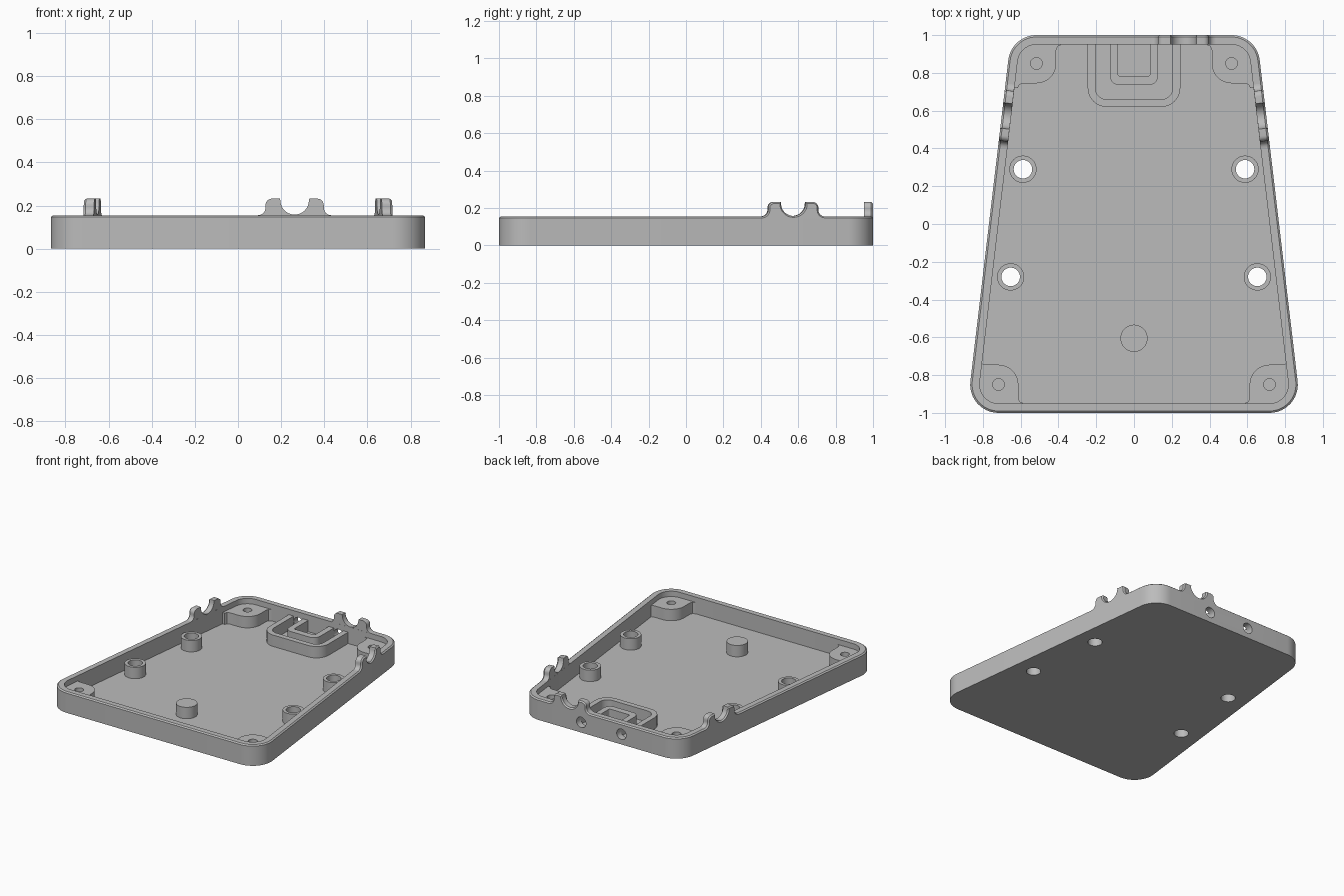
import bpy, bmesh
from math import sin, cos, pi, hypot
from mathutils import Matrix, Vector

if "Cube" in bpy.data.objects:
    bpy.data.objects.remove(bpy.data.objects["Cube"])

grey = bpy.data.materials.new("plain grey")
grey.use_nodes = True
grey.diffuse_color = (0.5, 0.5, 0.5, 1)
grey.node_tree.nodes["Principled BSDF"].inputs["Base Color"].default_value = (0.5, 0.5, 0.5, 1)

FLOOR, RIM, POST, WALL = 0.03, 0.155, 0.115, 0.05
RADIUS, SLOPE, MID = 0.15, 0.118, 0.768  # corner radius, side taper, half width at y = 0


def side_x(y):
    return MID - SLOPE * y


def loft(name, rings, matrix=Matrix()):
    """Skin a stack of equal point rings and cap both ends."""
    bm = bmesh.new()
    loops = [[bm.verts.new(matrix @ Vector(p)) for p in ring] for ring in rings]
    for a, b in zip(loops, loops[1:]):
        for i in range(len(a)):
            j = (i + 1) % len(a)
            bm.faces.new((a[i], a[j], b[j], b[i]))
    bm.faces.new(loops[0])
    bm.faces.new(loops[-1])
    bmesh.ops.recalc_face_normals(bm, faces=bm.faces)
    mesh = bpy.data.meshes.new(name)
    bm.to_mesh(mesh)
    bm.free()
    obj = bpy.data.objects.new(name, mesh)
    mesh.materials.append(grey)
    bpy.context.collection.objects.link(obj)
    return obj


def prism(name, outline, z0, z1):
    return loft(name, [[(x, y, z) for x, y in outline] for z in (z0, z1)])


def arc(cx, cy, r, a0, a1, n=12):
    return [(cx + r * cos(a0 + (a1 - a0) * i / n), cy + r * sin(a0 + (a1 - a0) * i / n))
            for i in range(n + 1)]


def disc(cx, cy, r, n=40):
    return arc(cx, cy, r, 0, 2 * pi, n)[:-1]


def activate(obj):
    bpy.ops.object.select_all(action='DESELECT')
    obj.select_set(True)
    bpy.context.view_layer.objects.active = obj


def cut(obj, cutter):
    activate(obj)
    mod = obj.modifiers.new("cut", 'BOOLEAN')
    mod.operation, mod.solver, mod.object = 'DIFFERENCE', 'EXACT', cutter
    bpy.ops.object.modifier_apply(modifier=mod.name)


def discard(cutter):
    bpy.data.objects.remove(cutter)


# Corner centres, shared by the outline and the screw bosses
def corner(sx, sy):
    y = sy * (1 - RADIUS)
    return sx * (side_x(y) - RADIUS * hypot(1, SLOPE)), y


def tray_ring(inset, z):
    tilt = SLOPE
    spans = [(1, -1, -pi / 2, tilt), (1, 1, tilt, pi / 2),
             (-1, 1, pi / 2, pi - tilt), (-1, -1, pi - tilt, 1.5 * pi)]
    pts = []
    for sx, sy, a0, a1 in spans:
        pts += arc(*corner(sx, sy), RADIUS - inset, a0, a1)
    return [(x, y, z) for x, y in pts]


# Tray with a chamfered rim
tray = loft("tray", [tray_ring(0, 0), tray_ring(0, RIM - 0.008), tray_ring(0.01, RIM),
                     tray_ring(WALL, RIM), tray_ring(WALL, FLOOR)])
parts = [tray]

# Four hollow standoffs with holes through the floor
for y, x in ((0.29, 0.588), (-0.28, 0.653)):
    for s, side in ((1, "left"), (-1, "right")):
        post = prism(f"standoff_{side}", disc(s * x, y, 0.072), FLOOR - 0.005, POST)
        hole = prism("hole_cutter", disc(s * x, y, 0.049), -0.1, 0.3)
        cut(post, hole)
        cut(tray, hole)
        discard(hole)
        parts.append(post)

# Solid support post
parts.append(prism("support_post", disc(0, -0.605, 0.072), FLOOR - 0.005, POST))

# Screw bosses filling the four corners, with blind holes
R, OUT = 0.105, 0.115
boss_shape = ([(-R - 0.025, OUT), (-R - 0.025, 0.098), (-R - 0.007, 0.09), (-R, 0.07)]
              + arc(0, 0, R, pi, 1.5 * pi)
              + [(0.07, -R), (0.09, -R - 0.007), (0.098, -R - 0.025), (OUT, -R - 0.025)]
              + arc(0, 0, OUT, 0, pi / 2))
for sx in (1, -1):
    for sy in (1, -1):
        cx, cy = corner(sx, sy)
        boss = prism("screw_boss", [(cx + sx * x, cy + sy * y) for x, y in boss_shape],
                     FLOOR - 0.005, POST)
        hole = prism("screw_cutter", disc(cx, cy, 0.031, 24), 0.045, 0.3)
        cut(boss, hole)
        discard(hole)
        parts.append(boss)


# Two nested U-shaped cable guides at the back
def u_line(half, low, r):
    return ([(-half, 0.955)] + arc(-half + r, low + r, r, pi, 1.5 * pi, 8)
            + arc(half - r, low + r, r, 1.5 * pi, 2 * pi, 8) + [(half, 0.955)])


guides = []
for name, outer, inner in (("outer_guide", (0.245, 0.62, 0.1), (0.205, 0.66, 0.06)),
                           ("inner_guide", (0.128, 0.735, 0.05), (0.085, 0.782, 0.012))):
    guides.append(prism(name, u_line(*outer) + u_line(*inner)[::-1], FLOOR - 0.005, POST))
parts += guides

# Round cable holes through the back wall, just grazing the guides
for x in (0.166, -0.166):
    ring = disc(x, 0.076, 0.039, 32)
    hole = loft("cable_cutter", [[(px, y, pz) for px, pz in ring] for y in (0.9, 1.1)])
    for obj in [tray] + guides:
        cut(obj, hole)
    discard(hole)

# Twin-horned cable cradles on the rim: half profile as (distance, height)
half = arc(0, 0.224, 0.066, -pi / 2, 0, 12)
half += [(0.068, 0.232)] + arc(0.105, 0.202, 0.03, pi / 2, 0, 6)
half += arc(0.17, 0.19, 0.035, pi, 1.5 * pi, 6)
profile = [(-s, z) for s, z in half[:0:-1]] + half


def shrink(pts, d):
    """Pull an open profile inward along its normals."""
    result = []
    for i, (s, z) in enumerate(pts):
        a, b = pts[max(i - 1, 0)], pts[min(i + 1, len(pts) - 1)]
        ds, dz = b[0] - a[0], b[1] - a[1]
        length = hypot(ds, dz)
        result.append((s + d * dz / length, z - d * ds / length))
    return result


def cradle(name, centre, along, inward):
    base = RIM - 0.01
    rings = []
    for depth, inset in ((0, 0.008), (0.01, 0), (WALL - 0.0005, 0)):
        pts = shrink(profile, inset)
        pts = [(pts[0][0], base)] + pts + [(pts[-1][0], base)]
        rings.append([Vector(centre) + Vector(along) * s + Vector(inward) * depth
                      + Vector((0, 0, z)) for s, z in pts])
    parts.append(loft(name, rings))


cradle("back_cradle", (0.2625, 1, 0), (1, 0, 0), (0, -1, 0))
k = hypot(1, SLOPE)
for s, side in ((1, "left"), (-1, "right")):
    cradle(f"{side}_cradle", (s * side_x(0.575), 0.575, 0),
           (-s * SLOPE / k, 1 / k, 0), (-s / k, -SLOPE / k, 0))

# Smooth the rounded walls, keep edges crisp
for obj in parts:
    activate(obj)
    bpy.ops.object.shade_smooth_by_angle()
